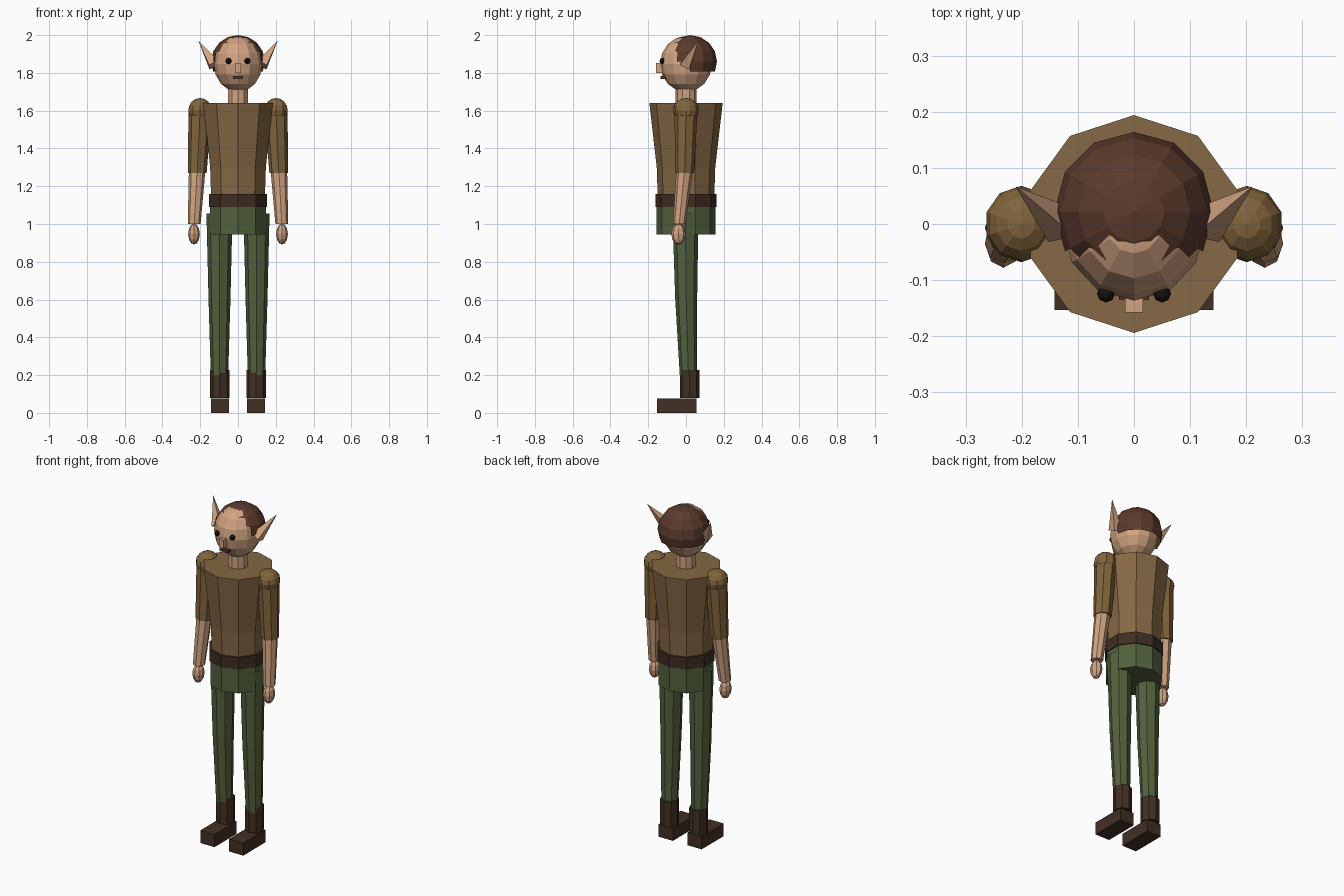
import bpy, bmesh, math
from mathutils import Vector, Matrix

if "Cube" in bpy.data.objects:
    bpy.data.objects.remove(bpy.data.objects["Cube"])


def material(name, rgb):
    m = bpy.data.materials.new(name)
    m.diffuse_color = (*rgb, 1)
    m.use_nodes = True
    m.node_tree.nodes["Principled BSDF"].inputs["Base Color"].default_value = m.diffuse_color
    return m


SKIN = material("skin", (0.64, 0.37, 0.22))
TUNIC = material("tunic_brown", (0.235, 0.138, 0.058))
SLEEVE = material("sleeve_brown", (0.22, 0.128, 0.044))
TROUSER = material("trouser_green", (0.085, 0.118, 0.047))
HAIR = material("hair_brown", (0.105, 0.042, 0.025))
BELT = material("belt_brown", (0.050, 0.026, 0.016))
BOOT = material("boot_brown", (0.055, 0.029, 0.018))
EYE = material("eye_black", (0.008, 0.006, 0.005))
MOUTH = material("mouth_brown", (0.10, 0.035, 0.025))


def finish(name, bm, mat):
    bmesh.ops.recalc_face_normals(bm, faces=bm.faces[:])
    mesh = bpy.data.meshes.new(name)
    bm.to_mesh(mesh)
    bm.free()
    mesh.materials.append(mat)
    ob = bpy.data.objects.new(name, mesh)
    bpy.context.collection.objects.link(ob)
    return ob


def tube(name, rings, n, mat):
    """Loft of level rings, each (x, y, z, radius), capped at both ends."""
    bm = bmesh.new()
    loops = []
    for x, y, z, r in rings:
        angles = [math.pi / 2 + math.tau * i / n for i in range(n)]
        loops.append([bm.verts.new((x + r * math.cos(a), y + r * math.sin(a), z))
                      for a in angles])
    for lo, hi in zip(loops, loops[1:]):
        for i in range(n):
            j = (i + 1) % n
            bm.faces.new((lo[i], lo[j], hi[j], hi[i]))
    bm.faces.new(loops[0][::-1])
    bm.faces.new(loops[-1])
    return finish(name, bm, mat)


def ball(name, centre, radii, mat, u=12, v=8, drop=None):
    """Faceted ellipsoid; drop(direction) picks unit-sphere faces to remove."""
    bm = bmesh.new()
    bmesh.ops.create_uvsphere(bm, u_segments=u, v_segments=v, radius=1)
    if drop:
        gone = [f for f in bm.faces if drop(f.calc_center_median())]
        bmesh.ops.delete(bm, geom=gone, context='FACES')
    bm.transform(Matrix.Translation(centre) @ Matrix.Diagonal((*radii, 1)))
    return finish(name, bm, mat)


def box(name, low, high, mat):
    low, high = Vector(low), Vector(high)
    bm = bmesh.new()
    bmesh.ops.create_cube(bm, size=1)
    bm.transform(Matrix.Translation((low + high) / 2)
                 @ Matrix.Diagonal((*(high - low), 1)))
    return finish(name, bm, mat)


def spike(name, base, tip, radius, n, mat):
    base, tip = Vector(base), Vector(tip)
    axis = tip - base
    bm = bmesh.new()
    bmesh.ops.create_cone(bm, cap_ends=True, segments=n, radius1=radius,
                          radius2=0, depth=axis.length)
    bm.transform(Matrix.Translation((base + tip) / 2)
                 @ axis.to_track_quat('Z', 'Y').to_matrix().to_4x4())
    return finish(name, bm, mat)


# Body core
tube("tunic", [(0, 0, 1.15, 0.15), (0, 0, 1.30, 0.155), (0, 0, 1.64, 0.194)], 10, TUNIC)
tube("belt", [(0, 0, 1.09, 0.162), (0, 0, 1.16, 0.162)], 10, BELT)
tube("hips", [(0, 0, 0.945, 0.156), (0, 0, 1.10, 0.156)], 10, TROUSER)
tube("neck", [(0, 0, 1.62, 0.056), (0, 0, 1.74, 0.056)], 10, SKIN)

# Head
ball("head", (0, 0, 1.847), (0.128, 0.137, 0.148), SKIN)


def hairline(c):
    """Stepped hairline: high above the brow, low at the nape."""
    front = math.degrees(abs(math.atan2(c.x, -c.y)))
    if front < 30:
        limit = 0.70
    elif front < 60:
        limit = 0.38
    elif front < 90:
        limit = 0.0
    else:
        limit = -0.38
    return c.z < limit


ball("hair", (0, 0.022, 1.86), (0.142, 0.142, 0.14), HAIR, drop=hairline)
box("nose", (-0.016, -0.158, 1.80), (0.016, -0.115, 1.852), SKIN)
box("mouth", (-0.027, -0.135, 1.767), (0.027, -0.105, 1.784), MOUTH)

# Paired parts
for side, s in (("left", 1), ("right", -1)):
    ball(side + "_eye", (s * 0.05, -0.124, 1.863), (0.016,) * 3, EYE, 8, 6)
    spike(side + "_ear", (s * 0.128, -0.003, 1.842), (s * 0.211, 0.067, 1.973),
          0.038, 4, SKIN)

    # Arm
    ball(side + "_shoulder", (s * 0.201, 0, 1.602), (0.065, 0.068, 0.065), SLEEVE, 10, 8)
    tube(side + "_sleeve", [(s * 0.216, -0.007, 1.27, 0.05),
                            (s * 0.201, 0, 1.60, 0.061)], 8, SLEEVE)
    tube(side + "_forearm", [(s * 0.232, -0.036, 1.00, 0.034),
                             (s * 0.216, -0.007, 1.29, 0.044)], 8, SKIN)
    ball(side + "_hand", (s * 0.233, -0.04, 0.947), (0.031, 0.038, 0.056), SKIN, 8, 6)

    # Leg
    tube(side + "_leg", [(s * 0.098, 0.013, 0.20, 0.046),
                         (s * 0.098, 0.001, 0.60, 0.058),
                         (s * 0.098, -0.003, 1.055, 0.069)], 8, TROUSER)
    tube(side + "_boot", [(s * 0.096, 0.019, 0.08, 0.052),
                          (s * 0.096, 0.019, 0.227, 0.052)], 8, BOOT)
    box(side + "_foot", (s * 0.095 - 0.047, -0.153, 0),
        (s * 0.095 + 0.047, 0.055, 0.075), BOOT)
